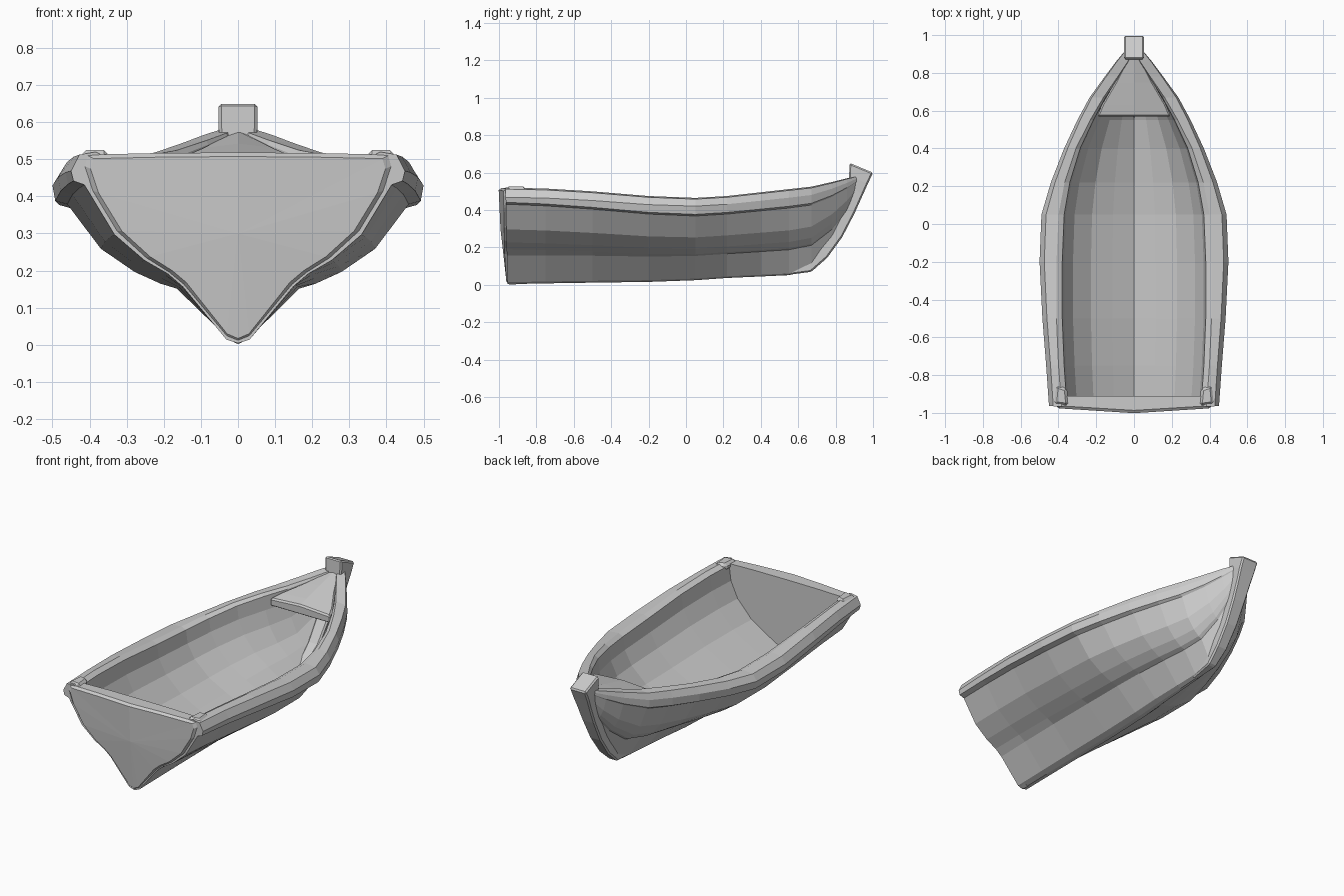
import bpy, bmesh

if "Cube" in bpy.data.objects:
    bpy.data.objects.remove(bpy.data.objects["Cube"])


def loft(name, rings, cap=True):
    """Skin a list of equally long closed rings into a solid."""
    bm = bmesh.new()
    rows = [[bm.verts.new(p) for p in r] for r in rings]
    n = len(rings[0])
    for a, b in zip(rows, rows[1:]):
        for i in range(n):
            j = (i + 1) % n
            bm.faces.new((a[i], a[j], b[j], b[i]))
    if cap:
        bm.faces.new(rows[0])
        bm.faces.new(rows[-1])
    bmesh.ops.remove_doubles(bm, verts=bm.verts, dist=1e-5)
    bmesh.ops.recalc_face_normals(bm, faces=bm.faces)
    me = bpy.data.meshes.new(name)
    bm.to_mesh(me)
    bm.free()
    ob = bpy.data.objects.new(name, me)
    bpy.context.collection.objects.link(ob)
    return ob


def bevel(ob, width, segments=1):
    m = ob.modifiers.new("soft_edges", 'BEVEL')
    m.width, m.segments, m.limit_method = width, segments, 'ANGLE'


# Stations: y, half width, inner half width, keel height, rail height
STATIONS = [
    (-0.955, .45, .355, .004, .520), (-0.75, .465, .37, .008, .515),
    (-0.50, .485, .38, .012, .500), (-0.20, .50, .38, .016, .475),
    (0.05, .49, .37, .025, .465), (0.22, .44, .34, .037, .475),
    (0.40, .37, .285, .045, .495), (0.55, .30, .215, .052, .512),
    (0.67, .235, .15, .080, .525), (0.78, .155, .08, .190, .550),
    (0.86, .095, .03, .320, .570), (0.92, .045, .008, .46, .583)]

# Half section as fractions: keel, chine, bilge, then the overhanging rail
OUTER = [(0, 0), (.07, .02), (.33, .295), (.42, .315), (.56, .385), (.74, .52), (.92, .78)]
RAIL = [(.985, .80), (1, .9), (.95, .985)]
INNER = [(1.08, 1), (1, .97), (.97, .8), (.85, .62), (.6, .43), (.3, .3), (0, .18)]


def section(y, w, wi, zk, zt):
    h = zt - zk
    lift = .05 * max(0, -y)          # the bilge slims towards the stern
    half = [(u * w, v + (lift if .31 < v < .85 else 0)) for u, v in OUTER + RAIL]
    half += [(u * wi, v) for u, v in INNER]
    full = half + [(-x, v) for x, v in half[-2:0:-1]]
    rake = .01 if y < -.9 else 0
    return [(x, y - rake * v, zk + v * h) for x, v in full]


# Hull shell with integral gunwale
loft("hull", [section(*s) for s in STATIONS])

# Transom: slightly bowed stern board with soft rim
edge = [(x * .445, z * .52) for x, z in
        [(0, .004), (.07, .03), (.33, .31), (.42, .375), (.56, .45), (.74, .59), (.89, .8),
         (.94, .93), (.92, .985)]]
edge += [(.2, .517)]
outline = edge + [(0, .518)] + [(-x, z) for x, z in edge[:0:-1]]
n = len(outline)


def rim(scale, base):
    return [(x * scale, base - .03 * z - .05 * z * (1 - abs(x) / .43),
             .3 + (z - .3) * scale) for x, z in outline]


loft("transom", [[(0, -.992, .3)] * n, rim(.95, -.960), rim(1, -.945),
                 [(x, -.91, z) for x, z in outline],
                 [(0, -.91, .3)] * n], cap=False)

# Stern corner knobs where the rail meets the transom
for s, side in ((-1, "left"), (1, "right")):
    k = loft("stern_knob_" + side, [
        [(s * x, y, z) for x, y in ((.345, -.965), (.425, -.955), (.415, -.85), (.355, -.87))]
        for z in (.48, .525)])
    bevel(k, .015)

# Stem post: outer edge, inner edge, half width, ending in a raised head
STEM = [(.52, .05, .53, .12, .018), (.67, .07, .60, .16, .028),
        (.755, .145, .69, .23, .035), (.835, .255, .77, .34, .038),
        (.90, .38, .83, .44, .042), (.945, .48, .87, .54, .047),
        (.972, .54, .872, .585, .052), (1.0, .60, .875, .652, .053)]
stem = loft("stem_post", [[(-w, y0, z0), (w, y0, z0), (w, y1, z1), (-w, y1, z1)]
                          for y0, z0, y1, z1, w in STEM])
bevel(stem, .008)

# Bow deck: crowned slab between the rails
deck = []
for y, w, z in ((.57, .195, .485), (.63, .17, .50), (.75, .10, .53), (.89, .03, .565)):
    deck.append([(-w, y, z - .045), (w, y, z - .045), (w, y, z),
                 (0, y, z + .012), (-w, y, z)])
bevel(loft("bow_deck", deck), .008)
